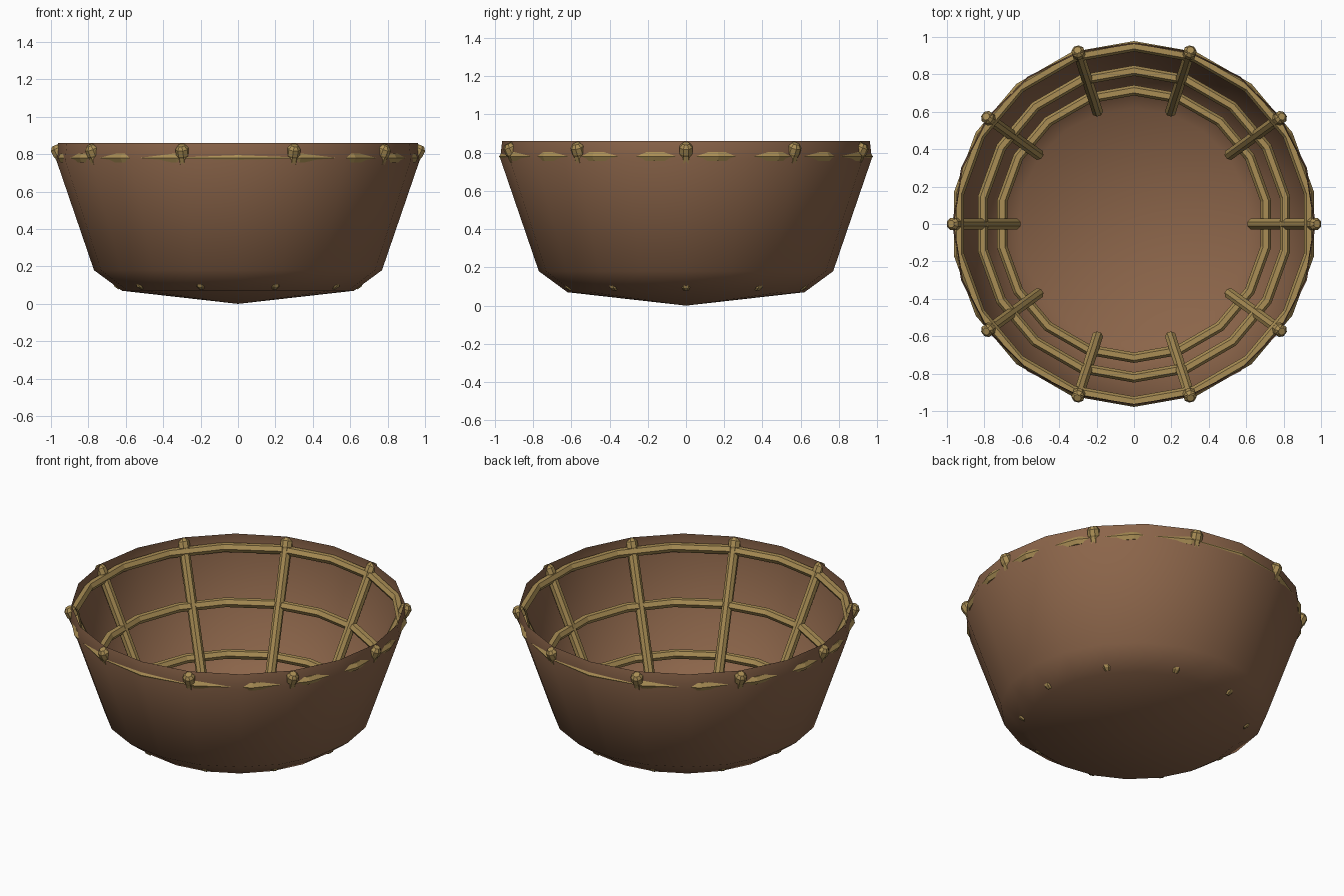
import bpy, bmesh
from math import cos, sin, pi, radians
from mathutils import Vector, Matrix

cube = bpy.data.objects.get("Cube")
if cube:
    bpy.data.objects.remove(cube, do_unlink=True)


def material(name, colour):
    m = bpy.data.materials.new(name)
    m.use_nodes = True
    m.diffuse_color = colour
    m.node_tree.nodes["Principled BSDF"].inputs["Base Color"].default_value = colour
    return m


hide_brown = material("hide brown", (0.26, 0.13, 0.068, 1))
cane_tan = material("cane tan", (0.40, 0.27, 0.09, 1))


def finish(bm, name, mat, angle=None):
    bmesh.ops.recalc_face_normals(bm, faces=bm.faces)
    mesh = bpy.data.meshes.new(name)
    bm.to_mesh(mesh)
    bm.free()
    mesh.materials.append(mat)
    ob = bpy.data.objects.new(name, mesh)
    bpy.context.collection.objects.link(ob)
    if angle:
        bpy.ops.object.select_all(action='DESELECT')
        ob.select_set(True)
        bpy.context.view_layer.objects.active = ob
        bpy.ops.object.shade_smooth_by_angle(angle=radians(angle))
    return ob


def ring(bm, radius, z, count, start=0.0):
    turns = [start + 2 * pi * i / count for i in range(count)]
    return [bm.verts.new((radius * cos(a), radius * sin(a), z)) for a in turns]


def bridge(bm, a, b):
    n = len(a)
    for i in range(n):
        j = (i + 1) % n
        bm.faces.new((a[i], a[j], b[j], b[i]))


# Hide shell: open bowl with a shallow pointed bottom and a rim turned inward
bm = bmesh.new()
rings = [ring(bm, r, z, 20) for r, z in
         ((0.62, 0.07), (0.77, 0.18), (0.972, 0.77), (0.962, 0.86))]
tip = bm.verts.new((0, 0, 0))
for i in range(20):
    bm.faces.new((tip, rings[0][(i + 1) % 20], rings[0][i]))
for low, high in zip(rings, rings[1:]):
    bridge(bm, low, high)
finish(bm, "hide_shell", hide_brown, 60)

# Cane hoops: six-sided rods bent into rings
for name, radius, z in (("lower_hoop", 0.715, 0.21),
                        ("middle_hoop", 0.82, 0.49),
                        ("upper_hoop", 0.95, 0.78)):
    bm = bmesh.new()
    loops = [ring(bm, radius + 0.028 * cos(k * pi / 3), z + 0.028 * sin(k * pi / 3),
                  18, pi / 2) for k in range(6)]
    for k in range(6):
        bridge(bm, loops[k], loops[(k + 1) % 6])
    finish(bm, name, cane_tan)

# Slanted ribs: straight rods with blunt rounded ends
foot, head = Vector((0.625, 0, 0.085)), Vector((0.972, 0, 0.835))
axis = (head - foot).normalized()
tilt = axis.to_track_quat('Z', 'Y').to_matrix().to_4x4()
length = (head - foot).length
for n in range(10):
    bm = bmesh.new()
    loops = [ring(bm, r, z, 8, pi / 8) for r, z in
             ((0.018, 0), (0.031, 0.02), (0.031, length - 0.05),
              (0.036, length - 0.04), (0.036, length - 0.005), (0.02, length + 0.014))]
    for low, high in zip(loops, loops[1:]):
        bridge(bm, low, high)
    bm.faces.new(loops[0])
    bm.faces.new(loops[-1])
    place = Matrix.Rotation(n * pi / 5, 4, 'Z') @ Matrix.Translation(foot) @ tilt
    bm.transform(place)
    finish(bm, f"rib_{n + 1}", cane_tan)
